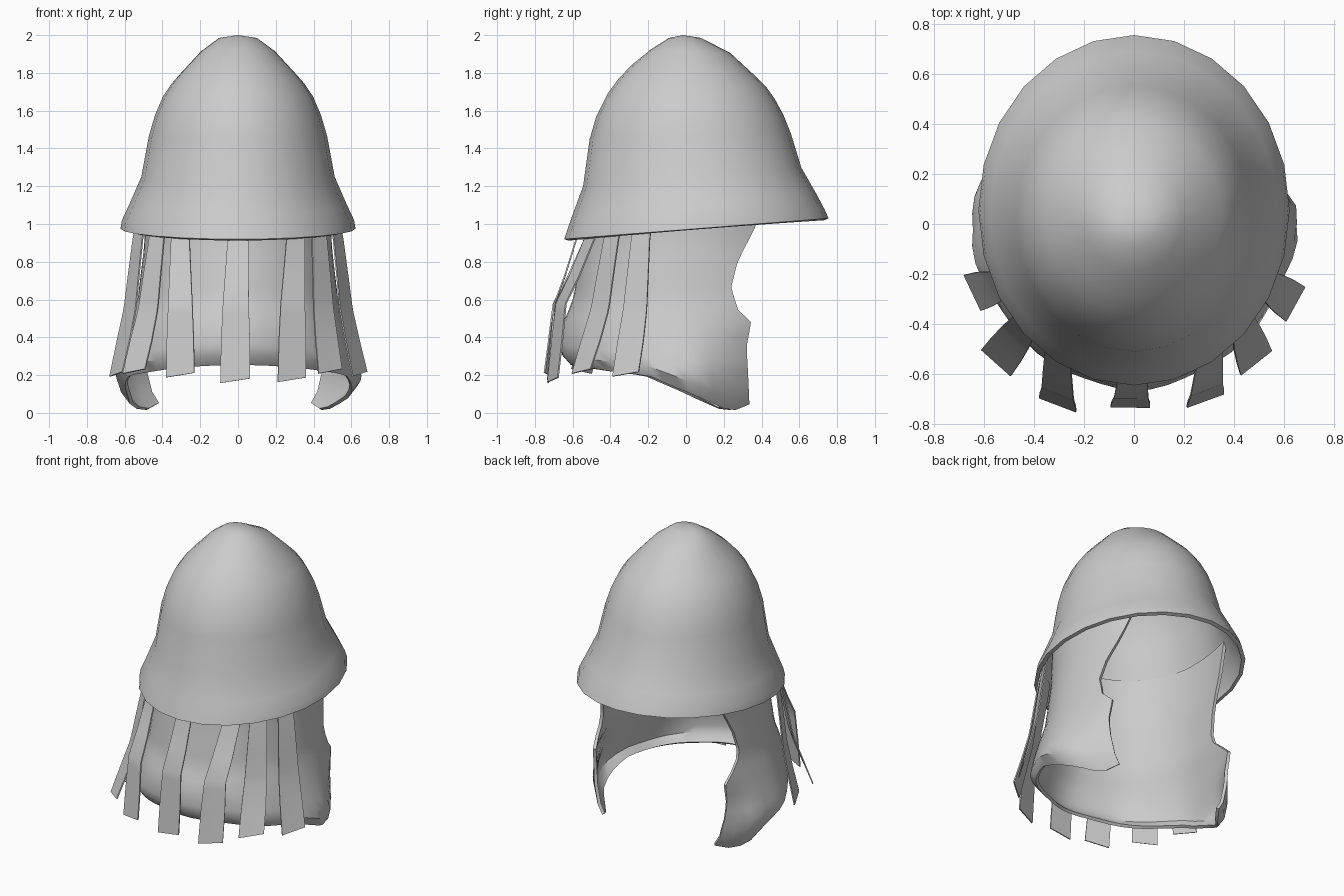
import bpy, math
from mathutils import Vector

if "Cube" in bpy.data.objects:
    bpy.data.objects.remove(bpy.data.objects["Cube"])

grey = bpy.data.materials.new("plain_grey")
grey.diffuse_color = (0.6, 0.6, 0.6, 1)
grey.use_nodes = True
grey.node_tree.nodes["Principled BSDF"].inputs["Base Color"].default_value = grey.diffuse_color


def build(name, verts, faces, thickness, offset, angle):
    """Thin smooth shell from a vertex grid, thickened with a modifier."""
    me = bpy.data.meshes.new(name)
    me.from_pydata(verts, [], faces)
    me.materials.append(grey)
    ob = bpy.data.objects.new(name, me)
    bpy.context.collection.objects.link(ob)
    mod = ob.modifiers.new("thickness", "SOLIDIFY")
    mod.thickness, mod.offset = thickness, offset
    bpy.ops.object.select_all(action="DESELECT")
    bpy.context.view_layer.objects.active = ob
    ob.select_set(True)
    bpy.ops.object.modifier_apply(modifier=mod.name)
    bpy.ops.object.shade_smooth_by_angle(angle=math.radians(angle))
    return ob


def grid_faces(rows, cols):
    return [(r * cols + c, r * cols + c + 1, (r + 1) * cols + c + 1, (r + 1) * cols + c)
            for r in range(rows - 1) for c in range(cols - 1)]


def sample(keys, t):
    """Linear lookup in a table of (position, value) rising in position."""
    if t <= keys[0][0]:
        return keys[0][1]
    for (a, va), (b, vb) in zip(keys, keys[1:]):
        if t <= b:
            return va + (vb - va) * (t - a) / (b - a)
    return keys[-1][1]


# Helmet: tilted oval rings (half width, front y, back y, front z, back z)
rings = [
    (0.622, -0.645, 0.755, 0.92, 1.03), (0.615, -0.63, 0.735, 0.965, 1.075),
    (0.575, -0.60, 0.69, 1.05, 1.16), (0.512, -0.545, 0.61, 1.20, 1.30),
    (0.472, -0.51, 0.555, 1.45, 1.48), (0.44, -0.475, 0.515, 1.57, 1.58),
    (0.396, -0.415, 0.468, 1.69, 1.665), (0.35, -0.36, 0.425, 1.765, 1.725),
    (0.29, -0.29, 0.365, 1.84, 1.785), (0.195, -0.185, 0.235, 1.925, 1.905),
    (0.1, -0.09, 0.08, 1.985, 1.985)]
n = 24
verts, faces = [], []
for rx, yf, yb, zf, zb in rings:
    for i in range(n):
        a = 2 * math.pi * i / n
        k = (1 - math.cos(a)) / 2
        verts.append((rx * math.sin(a), yb + (yf - yb) * k, zb + (zf - zb) * k))
for r in range(len(rings) - 1):
    for i in range(n):
        j = (i + 1) % n
        faces.append((r * n + j, r * n + i, (r + 1) * n + i, (r + 1) * n + j))
verts.append((0, -0.015, 2.0))
top = (len(rings) - 1) * n
faces += [(top + (i + 1) % n, top + i, len(verts) - 1) for i in range(n)]
build("helmet_shell", verts, faces, 0.025, -1, 40)

# Cloth neck curtain: open at the back, ragged back edges, rear corners curled in
half_width = [(0.0, 0.585), (0.21, 0.645), (0.4, 0.58), (0.6, 0.52), (0.9, 0.485), (1.22, 0.483)]
front_depth = [(0.2, 0.59), (0.27, 0.635), (0.36, 0.65), (0.46, 0.64), (0.6, 0.585), (0.9, 0.535), (1.22, 0.512)]
back_edge = [(0.0, 0.30), (0.04, 0.33), (0.35, 0.315), (0.48, 0.34), (0.52, 0.28), (0.66, 0.235),
             (0.8, 0.27), (1.0, 0.37), (1.22, 0.45)]
hem = [(-0.6, 0.26), (-0.4, 0.225), (-0.2, 0.2), (0.0, 0.12), (0.15, 0.05), (0.25, 0.01), (0.33, 0.05)]
rows, cols = 20, 39
verts = []
for r in range(rows):
    t = r / (rows - 1)
    for c in range(cols):
        u = 2 * c / (cols - 1) - 1
        y = -0.6 * math.cos(u * 2.15)
        z = 1.22 + (sample(hem, y) - 1.22) * t
        rx, ry = sample(half_width, z), sample(front_depth, z)
        end = sample(back_edge, z)
        if u < 0:                 # left edge sits a little further forward
            end -= 0.08 if z > 0.55 else 0.03
        a = u * (math.pi / 2 + math.asin(end / 0.6))
        wave = 1 + 0.015 * max(0, t - 0.3) * math.sin(9 * a + 3 * z)
        if r == rows - 1:
            wave -= 0.05          # hem turns inward
        back = math.cos(a) < 0
        low = max(0, min(1, (0.5 - z) / 0.3))
        start, amount = (0.86, 0.2) if u < 0 else (0.8, 0.18)
        curl = 1 - amount * low * max(0, (abs(u) - start) / (1 - start))
        side = math.sin(a)
        if back and u < 0:        # left wall stays wider towards the back
            side = -math.sqrt(abs(side))
        verts.append((rx * side * wave * curl, -math.cos(a) * (0.6 if back else ry * wave), z))
build("neck_cloth", verts, grid_faces(rows, cols), 0.02, 0, 40)

# Hanging straps: name, top centre, bottom centre, bottom height, flare profile (z, amount)
bulged = [(0.17, 1.0), (0.38, 0.88), (0.53, 0.8), (0.58, 0.77), (0.72, 0.42), (0.92, 0.0), (1.05, -0.2)]
flared = [(0.2, 1.0), (0.38, 0.66), (0.55, 0.36), (0.72, 0.2), (0.92, 0.0), (1.05, -0.2)]
straps = [("front_strap", (0, -0.58), (-0.015, -0.73), 0.17, bulged),
          ("inner_strap_right", (0.305, -0.51), (0.285, -0.705), 0.175, bulged),
          ("inner_strap_left", (-0.305, -0.51), (-0.305, -0.725), 0.2, bulged),
          ("outer_strap_right", (0.43, -0.395), (0.49, -0.56), 0.22, flared),
          ("outer_strap_left", (-0.43, -0.395), (-0.555, -0.56), 0.22, flared),
          ("side_strap_right", (0.53, -0.24), (0.645, -0.32), 0.205, flared),
          ("side_strap_left", (-0.53, -0.24), (-0.645, -0.275), 0.205, flared)]
for name, p, q, low, flare in straps:
    verts = []
    levels = [1.04, 0.92, 0.72, 0.58, 0.53, 0.38, low]
    for z in levels:
        mid = Vector(p).lerp(Vector(q), sample(flare, z))
        along = Vector((-mid.y / 0.36, mid.x / 0.4)).normalized()
        w = 0.055 + 0.024 * max(0, min(1, (0.92 - z) / 0.6))
        for s in (-1, 0, 1):
            e = mid + along * w * s
            verts.append((e.x, e.y, z + (0.012 * s if z == low else 0)))
    build(name, verts, grid_faces(len(levels), 3), 0.008, 0, 40)
